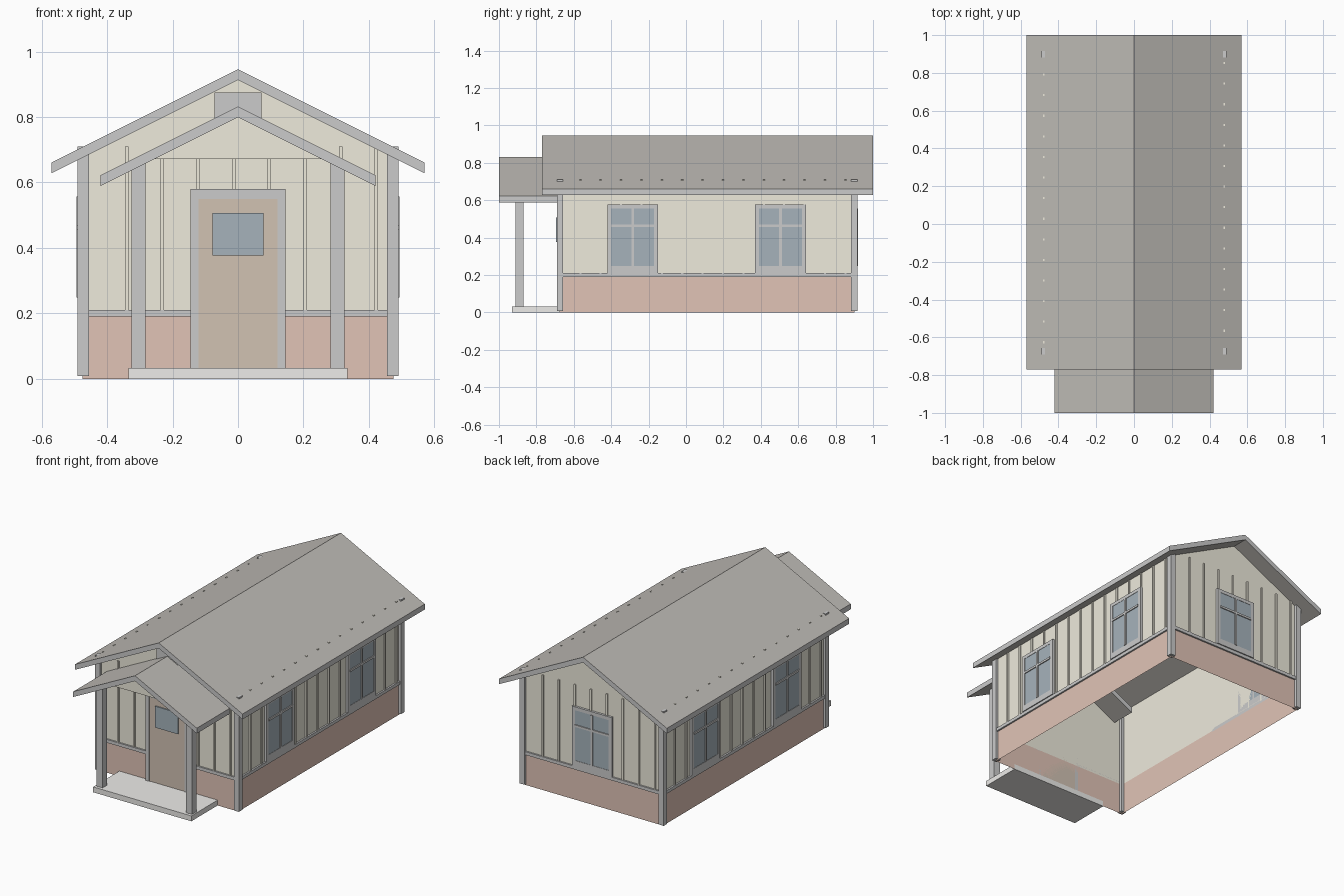
import bpy, bmesh
from math import radians
from mathutils import Matrix, Vector

if "Cube" in bpy.data.objects:
    bpy.data.objects.remove(bpy.data.objects["Cube"])

CY = 0.113           # centre of the house body along y
WX, WY = 0.475, 0.788  # half sizes of the body


def material(name, rgb):
    m = bpy.data.materials.new(name)
    m.diffuse_color = (*rgb, 1)
    m.use_nodes = True
    m.node_tree.nodes["Principled BSDF"].inputs["Base Color"].default_value = m.diffuse_color
    return m


SIDING = material("siding", (0.86, 0.83, 0.72))
BRICK = material("brick", (0.75, 0.55, 0.47))
WOOD = material("door_wood", (0.64, 0.54, 0.45))
GLASS = material("glass", (0.38, 0.45, 0.50))
ROOF = material("shingles", (0.52, 0.50, 0.47))
TRIM = material("trim", (0.80, 0.80, 0.80))


def finish(name, bm, mats):
    me = bpy.data.meshes.new(name)
    bm.to_mesh(me)
    bm.free()
    for m in mats:
        me.materials.append(m)
    ob = bpy.data.objects.new(name, me)
    bpy.context.collection.objects.link(ob)
    return ob


def boxes(name, spans, mat=TRIM, M=Matrix()):
    """One object from boxes given as (x0, x1, y0, y1, z0, z1)."""
    bm = bmesh.new()
    for x0, x1, y0, y1, z0, z1 in spans:
        c = Vector((x0 + x1, y0 + y1, z0 + z1)) / 2
        S = Matrix.Diagonal((x1 - x0, y1 - y0, z1 - z0, 1))
        bmesh.ops.create_cube(bm, size=1, matrix=M @ Matrix.Translation(c) @ S)
    return finish(name, bm, [mat])


def prism(profile, y0, y1):
    """Extrude an (x, z) profile along y."""
    bm = bmesh.new()
    f = bm.faces.new([bm.verts.new((x, y0, z)) for x, z in profile])
    r = bmesh.ops.extrude_face_region(bm, geom=[f])
    bmesh.ops.translate(bm, vec=(0, y1 - y0, 0),
                        verts=[v for v in r["geom"] if isinstance(v, bmesh.types.BMVert)])
    bmesh.ops.recalc_face_normals(bm, faces=bm.faces)
    bm.normal_update()
    return bm


def gable_roof(name, half, peak, y0, y1, t=0.033):
    e = peak - half * 0.5
    bm = prism([(-half, e - t), (0, peak - t), (half, e - t),
                (half, e), (0, peak), (-half, e)], y0, y1)
    for f in bm.faces:   # shingled slopes, light fascia edges
        f.material_index = 0 if abs(f.normal.z) > 0.5 else 1
    finish(name, bm, [ROOF, TRIM])


def shell(name, profile, mat):
    """Wall shell, open at top and bottom."""
    bm = prism(profile, CY - WY, CY + WY)
    bmesh.ops.delete(bm, geom=[f for f in bm.faces if abs(f.normal.z) > 0.3], context="FACES")
    finish(name, bm, [mat])


# Body shells
shell("brick_base", [(-WX, 0), (WX, 0), (WX, 0.195), (-WX, 0.195)], BRICK)
shell("siding_walls", [(-WX, 0.195), (WX, 0.195), (WX, 0.676), (0, 0.913), (-WX, 0.676)], SIDING)

# Roofs
gable_roof("main_roof", 0.57, 0.946, -0.77, 1.0)
gable_roof("porch_roof", 0.42, 0.832, -1.0, -0.52)

# Corner posts
boxes("corner_posts", [(cx - 0.017, cx + 0.017, cy - 0.017, cy + 0.017, 0.008, 0.71)
                       for cx in (-0.473, 0.473) for cy in (-0.674, 0.899)])


def window(name, M, d, u):
    """Framed four-pane window on a wall at local y = -d."""
    h, z0, z1, w = 0.136, 0.212, 0.578, 0.021
    out = -d - 0.014
    boxes(name + "_frame", [
        (u - h, u - h + w, out, -d, z0, z1), (u + h - w, u + h, out, -d, z0, z1),
        (u - h + w, u + h - w, out, -d, z1 - w, z1),
        (u - h + w, u + h - w, out, -d, z0, z0 + 0.036)], TRIM, M)
    boxes(name + "_glass", [(u - h + w, u + h - w, out + 0.002, -d, z0 + 0.036, z1 - w)], GLASS, M)
    boxes(name + "_muntins", [
        (u - 0.007, u + 0.007, out - 0.004, -d, z0 + 0.036, z1 - w),
        (u - h + w, u + h - w, out - 0.004, -d, 0.456, 0.469)], TRIM, M)


# Per wall: rotation, distance, half width, windows, trim band spans
walls = [
    ("front", 0, WY, WX, [], [(-0.46, -0.14), (0.14, 0.46)]),
    ("right", 90, WX, WY, [-0.398, 0.392], [(-0.775, 0.775)]),
    ("back", 180, WY, WX, [0], [(-0.46, 0.46)]),
    ("left", -90, WX, WY, [-0.392, 0.398], [(-0.775, 0.775)]),
]
for side, ang, d, half, wins, bands in walls:
    M = Matrix.Translation((0, CY, 0)) @ Matrix.Rotation(radians(ang), 4, "Z")
    boxes(side + "_trim_band", [(a, b, -d - 0.01, -d, 0.19, 0.21) for a, b in bands], TRIM, M)
    us = [-half + 0.11 + 0.109 * k - (0 if half > 0.6 else -0.025) for k in range(15)]
    boxes(side + "_battens", [(u - 0.0055, u + 0.0055, -d - 0.008, -d, 0.205, 0.71)
                              for u in us if u < half - 0.03], SIDING, M)
    for i, u in enumerate(wins):
        window(f"{side}_window_{i + 1}", M, d, u)

# Door
F = CY - WY
boxes("door_frame", [(-0.145, -0.12, F - 0.016, F, 0.03, 0.58),
                     (0.12, 0.145, F - 0.016, F, 0.03, 0.58),
                     (-0.12, 0.12, F - 0.016, F, 0.55, 0.58)])
boxes("door", [(-0.12, 0.12, F - 0.012, F, 0.03, 0.55)], WOOD)
boxes("door_glass", [(-0.078, 0.078, F - 0.019, F - 0.005, 0.376, 0.507)], GLASS)

# Gable vent
boxes("gable_vent", [(-0.072, 0.072, F - 0.012, F, 0.73, 0.875)])

# Porch
boxes("porch_slab", [(-0.334, 0.334, -0.93, F, 0, 0.033)], material("concrete", (0.85, 0.84, 0.82)))
boxes("porch_posts", [(s * 0.304 - 0.021, s * 0.304 + 0.021, -0.911, -0.869, 0.033, 0.658)
                      for s in (-1, 1)])
finish("porch_gable", prism([(-0.258, 0.672), (0.258, 0.672), (0, 0.801)], -0.9, -0.88), [SIDING])
